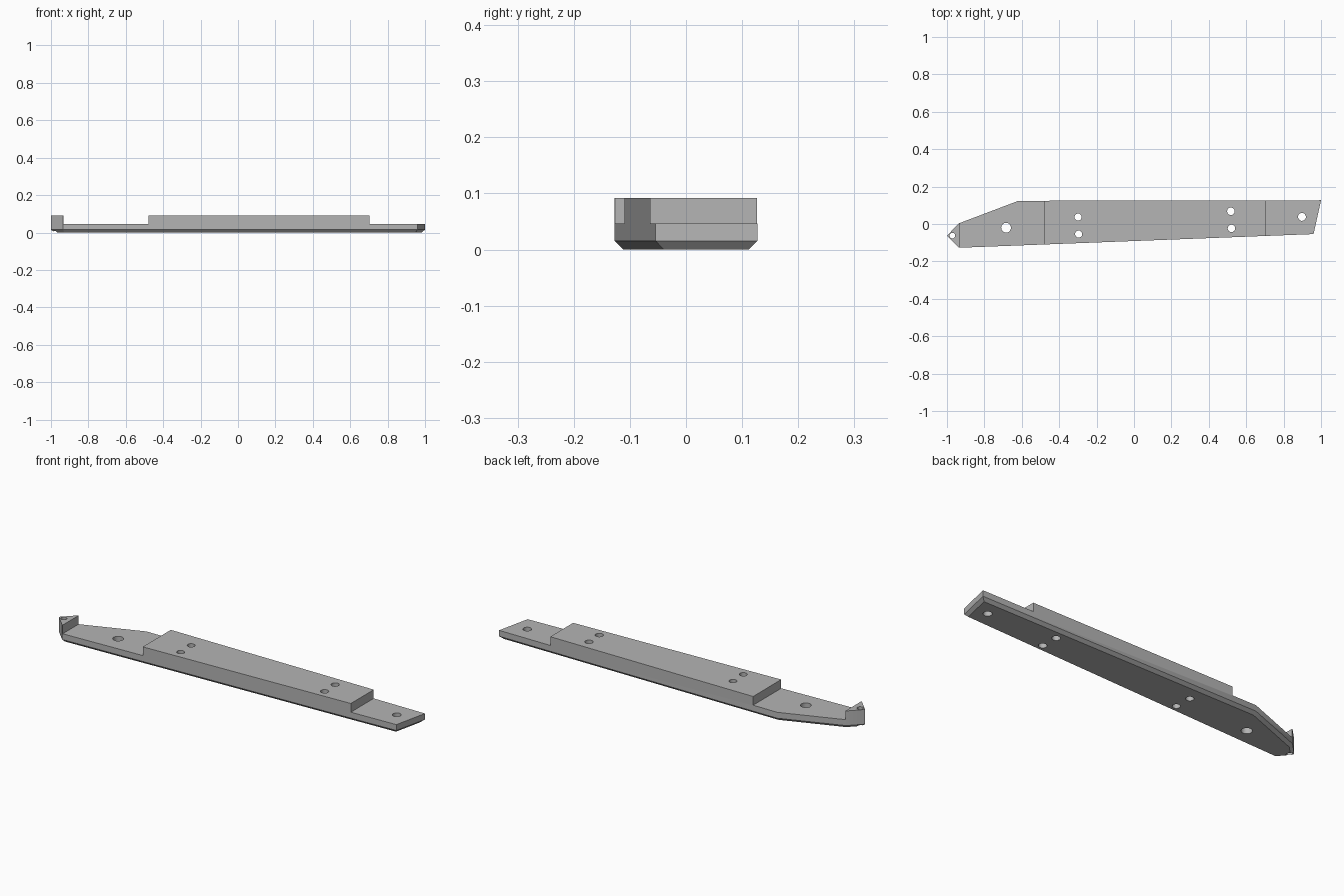
import bpy, bmesh

cube = bpy.data.objects.get("Cube")
if cube:
    bpy.data.objects.remove(cube, do_unlink=True)

TOP, LEDGE, CHAMFER = 0.092, 0.046, 0.015

grey = bpy.data.materials.new("machined grey")
grey.use_nodes = True
colour = (0.46, 0.46, 0.46, 1)
grey.diffuse_color = colour
grey.node_tree.nodes["Principled BSDF"].inputs["Base Color"].default_value = colour


def make_object(name, bm):
    bmesh.ops.recalc_face_normals(bm, faces=bm.faces)
    mesh = bpy.data.meshes.new(name)
    bm.to_mesh(mesh)
    bm.free()
    mesh.materials.append(grey)
    obj = bpy.data.objects.new(name, mesh)
    bpy.context.collection.objects.link(obj)
    return obj


def add_prism(bm, outline, z0, z1):
    base = bm.faces.new([bm.verts.new((x, y, z0)) for x, y in outline])
    grown = bmesh.ops.extrude_face_region(bm, geom=[base], use_keep_orig=True)
    verts = [g for g in grown["geom"] if isinstance(g, bmesh.types.BMVert)]
    bmesh.ops.translate(bm, vec=(0, 0, z1 - z0), verts=verts)
    return base


def cut(target, cutter):
    cutter.hide_render = True
    mod = target.modifiers.new("cut", "BOOLEAN")
    mod.operation, mod.solver, mod.object = "DIFFERENCE", "EXACT", cutter
    bpy.context.view_layer.objects.active = target
    bpy.ops.object.modifier_apply(modifier=mod.name)
    bpy.data.objects.remove(cutter, do_unlink=True)


# Tapered bar with a pointed end, chamfered all round its underside
bm = bmesh.new()
base = add_prism(bm, [(-1, -0.062), (-0.935, -0.127), (0.96, -0.054),
                      (1, 0.127), (-0.618, 0.124), (-0.935, 0.004)], 0, TOP)
bmesh.ops.bevel(bm, geom=list(base.edges), offset=CHAMFER, segments=1,
                affect="EDGES")
bar = make_object("tapered_bar", bm)

# Lowered ledges either side of the raised middle, leaving the end stop
bm = bmesh.new()
for x0, x1 in ((-0.932, -0.478), (0.702, 1.1)):
    add_prism(bm, [(x0, -0.3), (x1, -0.3), (x1, 0.3), (x0, 0.3)], LEDGE, 0.2)
cut(bar, make_object("ledge_cutter", bm))

# Through holes
bm = bmesh.new()
for x, y, r in ((-0.971, -0.062, 0.015), (-0.684, -0.02, 0.026),
                (-0.299, 0.037, 0.019), (-0.296, -0.054, 0.019),
                (0.518, 0.068, 0.02), (0.521, -0.023, 0.02),
                (0.898, 0.038, 0.021)):
    made = bmesh.ops.create_cone(bm, cap_ends=True, segments=32, radius1=r,
                                 radius2=r, depth=0.4)
    bmesh.ops.translate(bm, vec=(x, y, 0), verts=made["verts"])
cut(bar, make_object("hole_cutter", bm))

# Smooth hole walls, sharp machined edges
bpy.ops.object.select_all(action="DESELECT")
bar.select_set(True)
bpy.context.view_layer.objects.active = bar
bpy.ops.object.shade_smooth_by_angle(angle=0.5)
